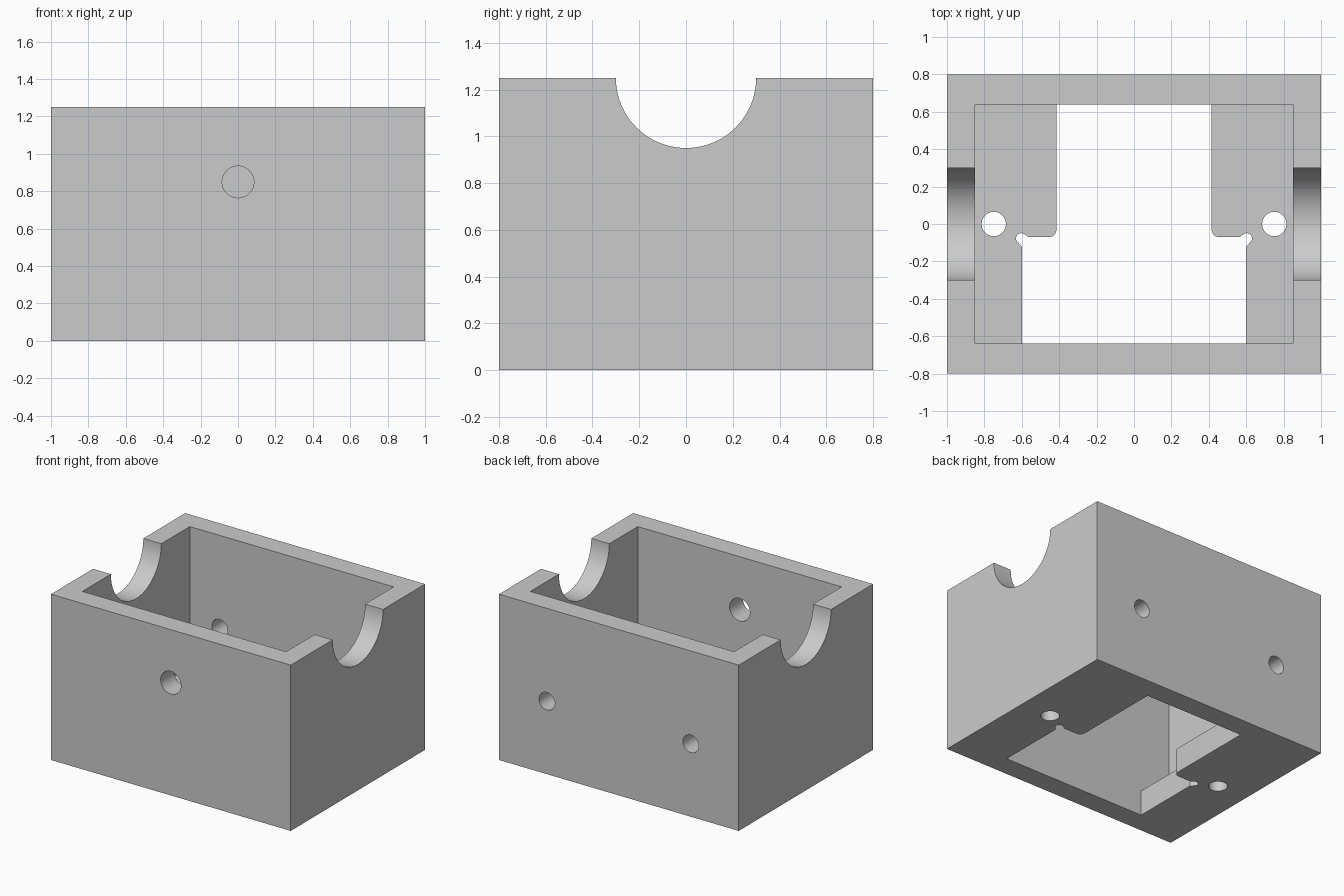
import bpy, bmesh, math
from mathutils import Matrix

if "Cube" in bpy.data.objects:
    bpy.data.objects.remove(bpy.data.objects["Cube"], do_unlink=True)

HEIGHT, FLOOR = 1.25, 0.19

grey = bpy.data.materials.new("plain grey")
grey.use_nodes = True
grey.diffuse_color = (0.6, 0.6, 0.6, 1)
grey.node_tree.nodes["Principled BSDF"].inputs["Base Color"].default_value = (0.6, 0.6, 0.6, 1)


def finish(name, bm):
    bmesh.ops.recalc_face_normals(bm, faces=bm.faces)
    mesh = bpy.data.meshes.new(name)
    bm.to_mesh(mesh)
    bm.free()
    mesh.materials.append(grey)
    obj = bpy.data.objects.new(name, mesh)
    bpy.context.collection.objects.link(obj)
    return obj


def box(name, size, centre):
    bm = bmesh.new()
    bmesh.ops.create_cube(bm, size=1, matrix=Matrix.Translation(centre) @ Matrix.Diagonal((*size, 1)))
    return finish(name, bm)


def rod(name, axis, radius, length, centre, sides=48):
    turn = {"X": Matrix.Rotation(math.pi / 2, 4, "Y"),
            "Y": Matrix.Rotation(math.pi / 2, 4, "X"),
            "Z": Matrix.Identity(4)}[axis]
    bm = bmesh.new()
    bmesh.ops.create_cone(bm, cap_ends=True, segments=sides, radius1=radius, radius2=radius,
                          depth=length, matrix=Matrix.Translation(centre) @ turn)
    return finish(name, bm)


def prism(name, outline, z0, z1):
    bm = bmesh.new()
    face = bm.faces.new([bm.verts.new((x, y, z0)) for x, y in outline])
    new = bmesh.ops.extrude_face_region(bm, geom=[face])["geom"]
    bmesh.ops.translate(bm, vec=(0, 0, z1 - z0), verts=[v for v in new if isinstance(v, bmesh.types.BMVert)])
    return finish(name, bm)


def arc(cx, cy, r, start, end, steps=10):
    angles = [math.radians(start + (end - start) * i / steps) for i in range(steps + 1)]
    return [(cx + r * math.cos(a), cy + r * math.sin(a)) for a in angles]


# Stepped floor opening: relief pocket at the inner corner, rounded outer corner
half = [(0.6, -0.64), (0.6, -0.12)]
half += arc(0.603, -0.077, 0.028, -30, 125)
half += [(0.565, -0.07)]
half += arc(0.455, -0.03, 0.04, 270, 180)
half += [(0.415, 0.64)]
outline = half + [(-x, y) for x, y in reversed(half)]

# Solid housing block and the shapes removed from it
housing = box("housing", (2, 1.6, HEIGHT), (0, 0, HEIGHT / 2))
cutters = [
    box("cavity", (1.7, 1.28, 2), (0, 0, FLOOR + 1)),
    prism("floor_opening", outline, -0.2, FLOOR + 0.2),
    rod("shaft_notch", "X", 0.3, 3, (0, 0, HEIGHT), 96),
    rod("front_hole", "Y", 0.085, 0.5, (0, -0.75, 0.85)),
]
for side in (-1, 1):
    cutters.append(rod("back_hole", "Y", 0.066, 0.5, (side * 0.6, 0.75, 0.55)))
    cutters.append(rod("floor_hole", "Z", 0.065, 0.8, (side * 0.75, 0, 0)))

# Cut each shape, then discard the cutter
bpy.context.view_layer.objects.active = housing
for cutter in cutters:
    mod = housing.modifiers.new(cutter.name, "BOOLEAN")
    mod.operation, mod.solver, mod.object = "DIFFERENCE", "EXACT", cutter
    bpy.ops.object.modifier_apply(modifier=mod.name)
    bpy.data.objects.remove(cutter, do_unlink=True)

# Smooth round cuts, crisp edges elsewhere
bpy.ops.object.select_all(action="DESELECT")
housing.select_set(True)
bpy.ops.object.shade_smooth_by_angle(angle=math.radians(25))
